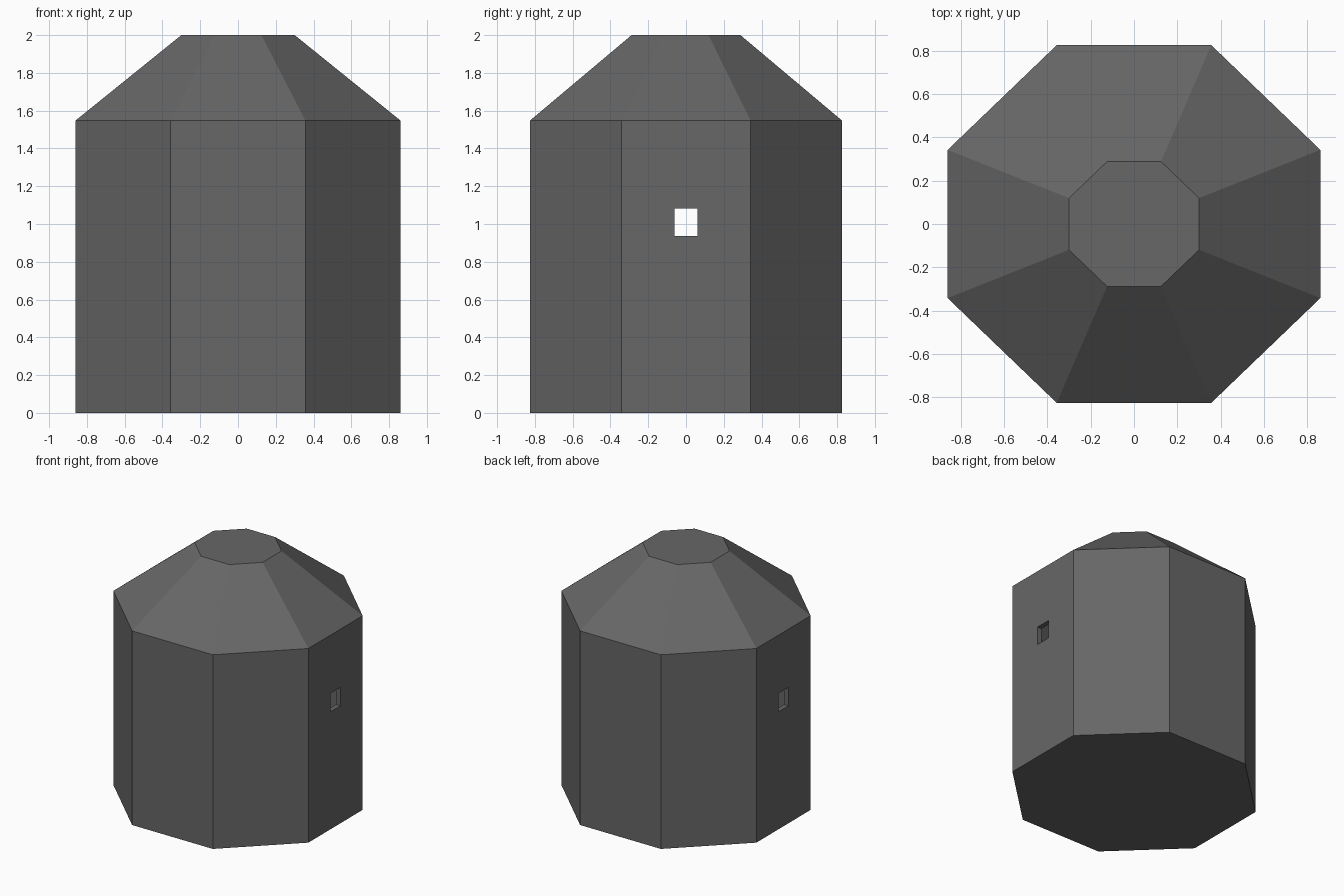
import bpy, bmesh
from math import cos, sin, pi

if "Cube" in bpy.data.objects:
    bpy.data.objects.remove(bpy.data.objects["Cube"])

SIDES = 8
WALL = 0.038


def ring(bm, half_width, z):
    # octagon with flats facing x and y, slightly narrower in y
    r = half_width / cos(pi / SIDES)
    return [bm.verts.new((r * cos((i + 0.5) * 2 * pi / SIDES),
                          0.96 * r * sin((i + 0.5) * 2 * pi / SIDES), z))
            for i in range(SIDES)]


# Hollow octagonal body with tapered roof
bm = bmesh.new()
rings = [ring(bm, w, z) for w, z in ((0.86, 0), (0.86, 1.548), (0.30, 2.0))]
for low, high in zip(rings, rings[1:]):
    for i in range(SIDES):
        j = (i + 1) % SIDES
        bm.faces.new((low[i], low[j], high[j], high[i]))
bm.faces.new(rings[0][::-1])
bm.faces.new(rings[-1])
mesh = bpy.data.meshes.new("tower_body")
bm.to_mesh(mesh)
bm.free()
body = bpy.data.objects.new("tower_body", mesh)
bpy.context.collection.objects.link(body)

# Dark grey surface
dark = bpy.data.materials.new("dark_grey")
dark.diffuse_color = (0.135, 0.135, 0.135, 1)
dark.use_nodes = True
dark.node_tree.nodes["Principled BSDF"].inputs["Base Color"].default_value = dark.diffuse_color
mesh.materials.append(dark)

shell = body.modifiers.new("wall_thickness", 'SOLIDIFY')
shell.thickness = WALL
shell.offset = -1
shell.use_even_offset = True

# Small windows cut through the left and right walls
bpy.ops.mesh.primitive_cube_add(size=1, location=(0, 0, 1.01))
cutter = bpy.context.object
cutter.name = "window_cutter"
cutter.scale = (2.2, 0.122, 0.146)
cutter.hide_render = True
cutter.display_type = 'WIRE'
cutter.data.materials.append(dark)

cut = body.modifiers.new("windows", 'BOOLEAN')
cut.operation = 'DIFFERENCE'
cut.solver = 'EXACT'
cut.object = cutter
